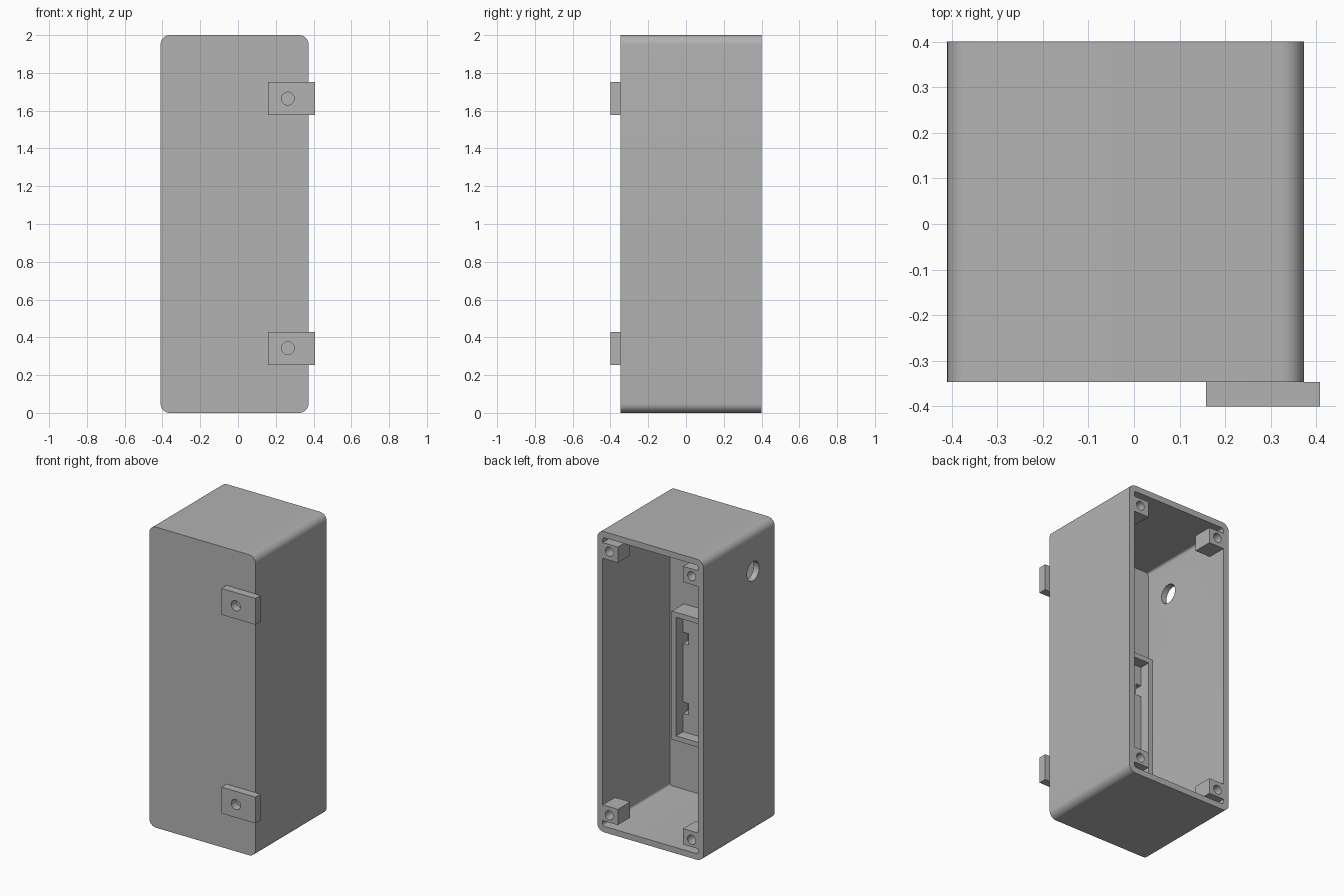
import bpy, bmesh, math

if "Cube" in bpy.data.objects:
    bpy.data.objects.remove(bpy.data.objects["Cube"])

grey = bpy.data.materials.new("plain_grey")
grey.diffuse_color = (0.45, 0.45, 0.45, 1)
grey.use_nodes = True
grey.node_tree.nodes["Principled BSDF"].inputs["Base Color"].default_value = grey.diffuse_color

X0, X1 = -0.41, 0.373        # case sides
YF, YB = -0.347, 0.40        # case front wall and open back
WALL = 0.04
MID = (X0 + X1) / 2


def prism(name, pts, y0, y1):
    """Extrude an xz outline along y."""
    bm = bmesh.new()
    face = bm.faces.new([bm.verts.new((x, y0, z)) for x, z in pts])
    new = bmesh.ops.extrude_face_region(bm, geom=[face])["geom"]
    bmesh.ops.translate(bm, vec=(0, y1 - y0, 0),
                        verts=[g for g in new if isinstance(g, bmesh.types.BMVert)])
    bmesh.ops.recalc_face_normals(bm, faces=bm.faces)
    mesh = bpy.data.meshes.new(name)
    bm.to_mesh(mesh)
    bm.free()
    mesh.materials.append(grey)
    ob = bpy.data.objects.new(name, mesh)
    bpy.context.collection.objects.link(ob)
    return ob


def rounded(x0, x1, z0, z1, r, n=10):
    corners = [(x1 - r, z1 - r), (x0 + r, z1 - r), (x0 + r, z0 + r), (x1 - r, z0 + r)]
    return [(cx + r * math.cos(a), cz + r * math.sin(a))
            for k, (cx, cz) in enumerate(corners)
            for a in [(k + i / n) * math.pi / 2 for i in range(n + 1)]]


def box(name, x0, x1, y0, y1, z0, z1):
    return prism(name, [(x0, z0), (x1, z0), (x1, z1), (x0, z1)], y0, y1)


def disc(x, z, r, n=32):
    return [(x + r * math.cos(2 * math.pi * i / n), z + r * math.sin(2 * math.pi * i / n))
            for i in range(n)]


def cut(ob, cutter):
    mod = ob.modifiers.new("cut", 'BOOLEAN')
    mod.operation, mod.solver, mod.object = 'DIFFERENCE', 'EXACT', cutter
    bpy.context.view_layer.objects.active = ob
    bpy.ops.object.modifier_apply(modifier=mod.name)
    bpy.data.objects.remove(cutter)


# Case, hollow and open at the back, with a cable hole in the left wall
case = prism("case", rounded(X0, X1, 0, 2, 0.05), YF, YB)
cut(case, prism("cutter", rounded(X0 + WALL, X1 - WALL, WALL, 2 - WALL, 0.015, 4),
                YF + WALL, YB + 0.1))
hole = prism("cutter", disc(0, 0, 0.064), -0.1, 0.1)
hole.rotation_euler = (0, 0, math.pi / 2)
hole.location = (X0, -0.12, 1.735)
bpy.context.view_layer.update()
cut(case, hole)

# Screw posts in the four corners, fixed to the side walls
for sx, side in ((1, "right"), (-1, "left")):
    for sz, level in ((1, "upper"), (-1, "lower")):
        xs = sorted(MID + sx * d for d in (0.24, 0.36))
        zs = sorted(1 + sz * d for d in (0.82, 0.925))
        post = box(f"{level}_{side}_screw_post", *xs, YB - 0.13, YB, *zs)
        cut(post, prism("cutter", disc(MID + sx * 0.303, 1 + sz * 0.877, 0.03),
                        YB - 0.1, YB + 0.1))

# Shallow tray on the inside of the front wall, with notches in its floor
FX0, FX1, FZ0, FZ1, T = -0.30, 0.231, 0.42, 1.275, 0.033
tray = box("inner_tray", FX0, FX1, YF + WALL - 0.01, -0.18, FZ0, FZ1)
cut(tray, box("cutter", FX0 + T, FX1 - T, -0.253, 0, FZ0 + T, FZ1 - T))
for nx in (FX0 + T, FX1 - T - 0.04):
    for nz in (0.575, 1.04):
        cut(tray, box("cutter", nx, nx + 0.04, -0.303, -0.2, nz, nz + 0.075))

# Mounting tabs on the front, overhanging the right edge
for name, z in (("lower_mounting_tab", 0.342), ("upper_mounting_tab", 1.664)):
    tab = box(name, 0.158, 0.408, -0.40, YF, z - 0.0875, z + 0.0875)
    cut(tab, prism("cutter", disc(0.264, z, 0.034), -0.5, YF + 0.05))

# Smooth the rounded surfaces, keep the edges crisp
for ob in bpy.context.scene.objects:
    ob.select_set(True)
bpy.ops.object.shade_smooth_by_angle(angle=math.radians(30))
